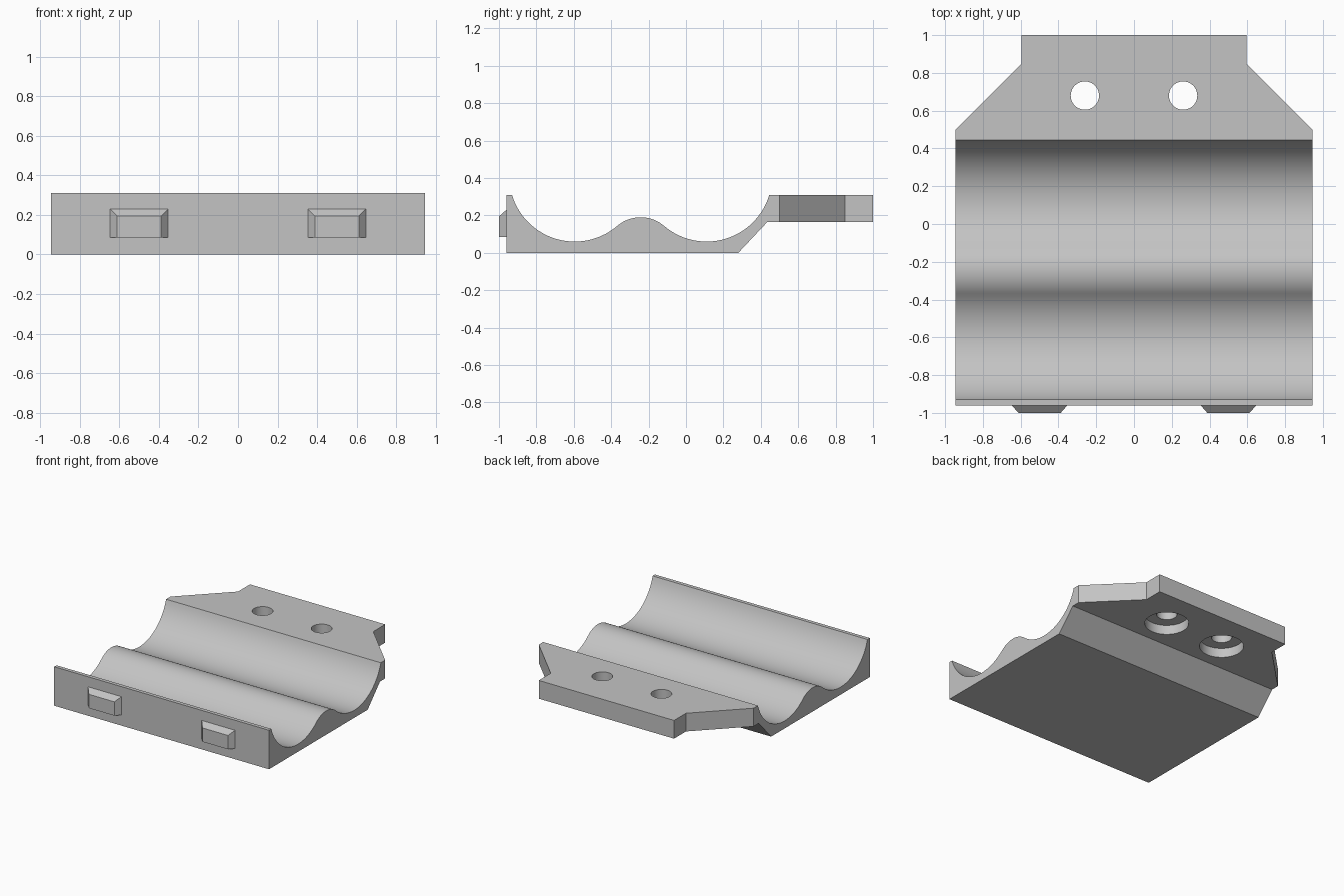
import bpy, bmesh
from math import pi, sin, cos, atan2, hypot

if "Cube" in bpy.data.objects:
    bpy.data.objects.remove(bpy.data.objects["Cube"], do_unlink=True)

GREY = (0.55, 0.55, 0.55, 1)
grey = bpy.data.materials.new("plain grey")
grey.use_nodes = True
grey.diffuse_color = GREY
grey.node_tree.nodes["Principled BSDF"].inputs["Base Color"].default_value = GREY


def new_object(name, bm):
    bmesh.ops.recalc_face_normals(bm, faces=bm.faces)
    mesh = bpy.data.meshes.new(name)
    bm.to_mesh(mesh)
    bm.free()
    mesh.materials.append(grey)
    obj = bpy.data.objects.new(name, mesh)
    bpy.context.collection.objects.link(obj)
    return obj


def prism(name, outline, step):
    """Extrude a closed outline of 3D points along a vector."""
    bm = bmesh.new()
    face = bm.faces.new([bm.verts.new(p) for p in outline])
    ext = bmesh.ops.extrude_face_region(bm, geom=[face])
    verts = [v for v in ext["geom"] if isinstance(v, bmesh.types.BMVert)]
    bmesh.ops.translate(bm, vec=step, verts=verts)
    return new_object(name, bm)


def arc(cy, cz, r, start, end, n):
    return [(cy + r * cos(start + (end - start) * i / n),
             cz + r * sin(start + (end - start) * i / n)) for i in range(n + 1)]


def disc(x, y, z, r, n=48):
    return [(x + r * cos(2 * pi * i / n), y + r * sin(2 * pi * i / n), z) for i in range(n)]


HALF, TOP, LIP, FRONT = 0.945, 0.31, 0.165, -0.96

# Cradle profile: two round troughs joined by a tangent rounded ridge
R, CZ, Y1, Y2 = 0.35, 0.41, -0.595, 0.11
RIDGE_R, RIDGE_Z, MID = 0.193, -0.003, (Y1 + Y2) / 2
rim = atan2(TOP - CZ, hypot(R, 0) * 0.958)
slope = atan2(CZ - RIDGE_Z, MID - Y1)
profile = [(FRONT, 0), (FRONT, TOP)]
profile += arc(Y1, CZ, R, -pi - rim, -slope, 28)
profile += arc(MID, RIDGE_Z, RIDGE_R, pi - slope, slope, 20)[1:-1]
profile += arc(Y2, CZ, R, slope - pi, rim, 28)
profile += [(1, TOP), (1, LIP), (0.435, LIP), (0.28, 0)]
cradle = prism("cradle_with_flange", [(-HALF, y, z) for y, z in profile], (2 * HALF, 0, 0))

# Flange corner cuts and counterbored screw holes
cutters = []
for s in (-1, 1):
    corner = [(0.595, 1.1), (0.595, 0.85), (HALF, 0.5), (1.1, 0.5), (1.1, 1.1)]
    cutters += [
        prism("corner_cutter", [(s * x, y, 0.1) for x, y in corner], (0, 0, 0.3)),
        prism("hole_cutter", disc(s * 0.26, 0.68, 0.1, 0.075), (0, 0, 0.3)),
        prism("counterbore_cutter", disc(s * 0.26, 0.68, 0.1, 0.16), (0, 0, 0.14)),
    ]
bpy.context.view_layer.objects.active = cradle
for cutter in cutters:
    mod = cradle.modifiers.new("cut", "BOOLEAN")
    mod.operation = "DIFFERENCE"
    mod.solver = "EXACT"
    mod.object = cutter
    bpy.ops.object.modifier_apply(modifier=mod.name)
for cutter in cutters:
    bpy.data.objects.remove(cutter, do_unlink=True)

# Smooth troughs and holes, keep the crisp edges
bpy.ops.object.select_all(action="DESELECT")
cradle.select_set(True)
bpy.ops.object.shade_smooth_by_angle(angle=pi / 7)

# Bevelled catches on the front wall, flat underneath
for s, side in ((-1, "right"), (1, "left")):
    bm = bmesh.new()
    rings = []
    for y, half, top in ((FRONT, 0.147, 0.23), (-1, 0.112, 0.195)):
        rings.append([bm.verts.new((s * 0.5 + dx, y, z)) for dx, z in
                      ((-half, 0.085), (half, 0.085), (half, top), (-half, top))])
    back, front = rings
    bm.faces.new(back)
    bm.faces.new(front)
    for i in range(4):
        j = (i + 1) % 4
        bm.faces.new((back[i], back[j], front[j], front[i]))
    new_object(side + "_front_catch", bm)
